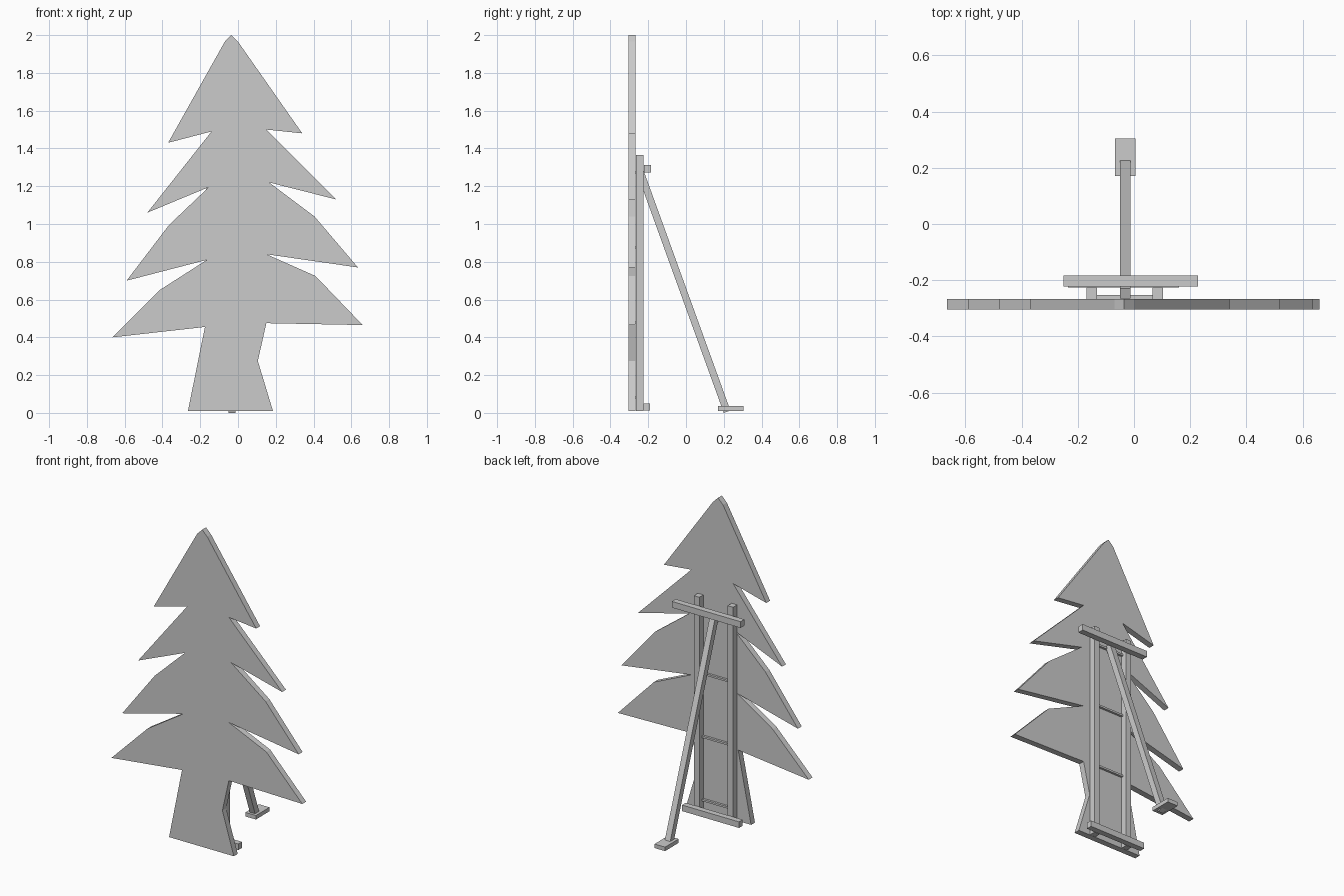
import bpy, bmesh
from mathutils import Vector

if "Cube" in bpy.data.objects:
    bpy.data.objects.remove(bpy.data.objects["Cube"])


def finish(name, bm):
    bmesh.ops.recalc_face_normals(bm, faces=bm.faces)
    mesh = bpy.data.meshes.new(name)
    bm.to_mesh(mesh)
    bm.free()
    obj = bpy.data.objects.new(name, mesh)
    bpy.context.collection.objects.link(obj)
    return obj


def prism(name, points, direction):
    """Extrude a closed outline along a direction."""
    bm = bmesh.new()
    face = bm.faces.new([bm.verts.new(p) for p in points])
    ext = bmesh.ops.extrude_face_region(bm, geom=[face], use_keep_orig=True)
    moved = [v for v in ext["geom"] if isinstance(v, bmesh.types.BMVert)]
    bmesh.ops.translate(bm, verts=moved, vec=Vector(direction))
    return finish(name, bm)


def box(name, x0, x1, y0, y1, z0, z1):
    return prism(name, [(x0, y0, z0), (x1, y0, z0), (x1, y1, z0), (x0, y1, z0)],
                 (0, 0, z1 - z0))


# Flat tree silhouette (x, z), clockwise from the tip
outline = [(-0.035, 2.0), (0.0, 1.965), (0.34, 1.48), (0.15, 1.5), (0.52, 1.13),
           (0.165, 1.22), (0.405, 1.04), (0.635, 0.77), (0.15, 0.84), (0.41, 0.725),
           (0.66, 0.465), (0.15, 0.475), (0.105, 0.275), (0.185, 0.01), (-0.265, 0.01),
           (-0.175, 0.455), (-0.665, 0.4), (-0.415, 0.65), (-0.165, 0.81), (-0.59, 0.7),
           (-0.365, 0.995), (-0.155, 1.195), (-0.48, 1.06), (-0.14, 1.49),
           (-0.37, 1.43), (-0.07, 1.965)]
prism("tree_board", [(x, -0.305, z) for x, z in outline], (0, 0.038, 0))

# Two upright posts behind the board
for side, x in (("left", -0.15), ("right", 0.085)):
    box(f"{side}_post", x - 0.019, x + 0.019, -0.266, -0.226, 0.01, 1.365)

# Thin rungs between the posts
for i in range(4):
    z = 0.082 + i * 0.397
    box(f"rung_{i + 1}", -0.131, 0.066, -0.267, -0.253, z - 0.006, z + 0.006)

# Horizontal bars across the posts
box("upper_crossbar", -0.25, 0.227, -0.222, -0.184, 1.273, 1.312)
box("lower_crossbar", -0.235, 0.16, -0.226, -0.19, 0.012, 0.05)

# Leaning rear brace, its end poking through the foot block
brace = [(-0.265, 1.285), (-0.23, 1.298), (0.235, 0.0126), (0.2, 0.0)]
prism("rear_brace", [(-0.049, y, z) for y, z in brace], (0.037, 0, 0))
box("brace_foot", -0.068, 0.005, 0.17, 0.305, 0.011, 0.036)
